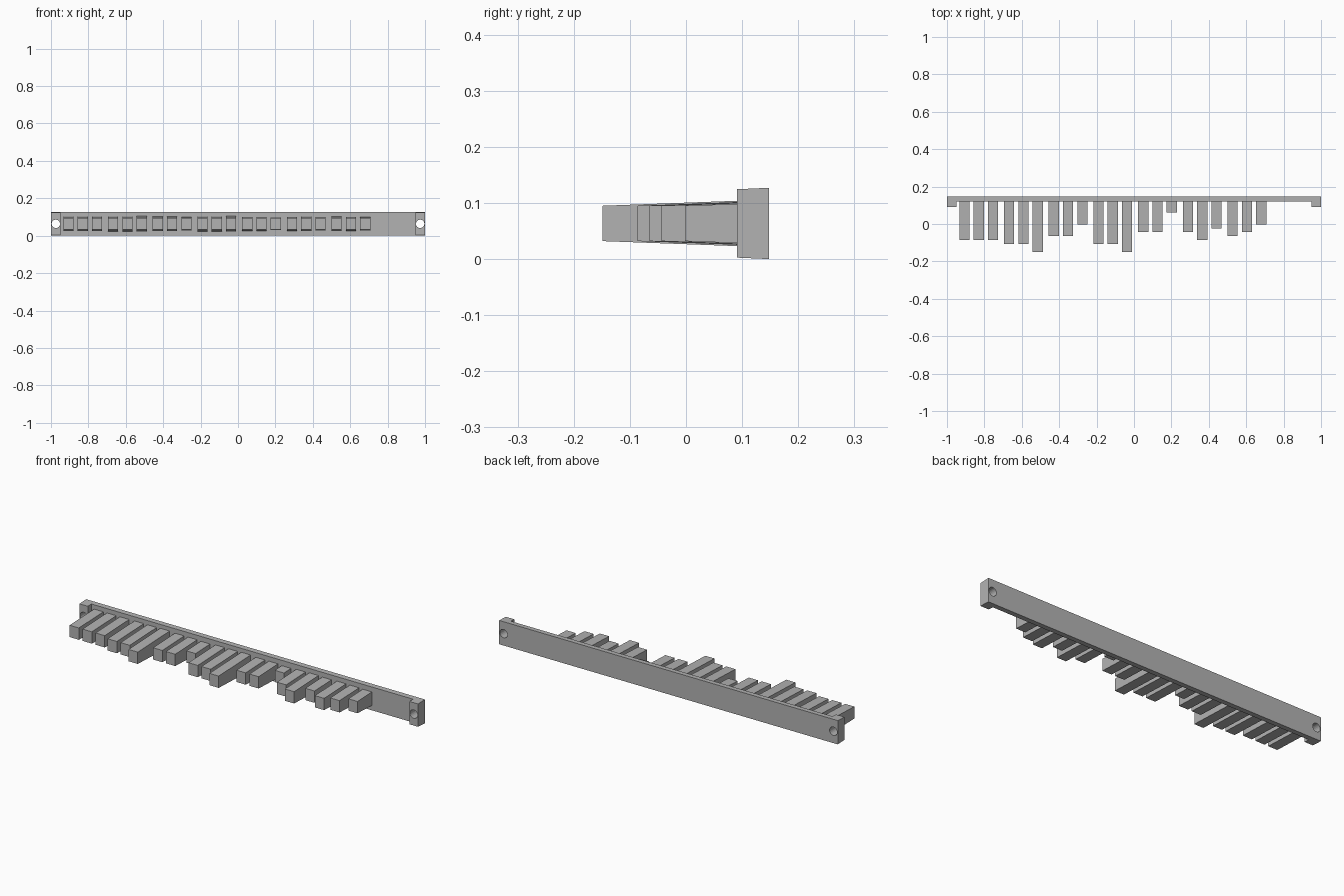
import bpy, bmesh
from math import pi

cube = bpy.data.objects.get("Cube")
if cube:
    bpy.data.objects.remove(cube, do_unlink=True)

grey = bpy.data.materials.new("matte grey")
grey.use_nodes = True
colour = (0.45, 0.45, 0.45, 1)
grey.diffuse_color = colour
grey.node_tree.nodes["Principled BSDF"].inputs["Base Color"].default_value = colour

BACK, FACE, RIM = 0.148, 0.12, 0.091
MID = 0.0635


def finish(name, bm):
    bmesh.ops.recalc_face_normals(bm, faces=bm.faces)
    mesh = bpy.data.meshes.new(name)
    bm.to_mesh(mesh)
    bm.free()
    mesh.materials.append(grey)
    obj = bpy.data.objects.new(name, mesh)
    bpy.context.collection.objects.link(obj)
    return obj


def half_height(y):
    """Half height of the bar, drafted towards the front."""
    return MID - 0.045 * (BACK - y)


def prism(name, outline, z_half):
    """Extrude a plan outline; z_half gives the half height at each depth."""
    bm = bmesh.new()
    low = [bm.verts.new((x, y, MID - z_half(y))) for x, y in outline]
    high = [bm.verts.new((x, y, MID + z_half(y))) for x, y in outline]
    n = len(outline)
    bm.faces.new(low)
    bm.faces.new(high)
    for i in range(n):
        j = (i + 1) % n
        bm.faces.new((low[i], low[j], high[j], high[i]))
    return finish(name, bm)


# Long back bar with a raised block at each end
half = [(0.95, FACE), (0.95, RIM), (1, RIM), (1, BACK)]
outline = half + [(-x, y) for x, y in reversed(half)]
bar = prism("back_bar", outline, half_height)

# Screw holes through the end blocks
for side, x in (("right", -0.974), ("left", 0.974)):
    bpy.ops.mesh.primitive_cylinder_add(vertices=20, radius=0.0225, depth=0.2,
                                        location=(x, FACE, MID), rotation=(pi / 2, 0, 0))
    cutter = bpy.context.object
    cutter.name = side + "_hole_cutter"
    cutter.hide_render = True
    cutter.hide_set(True)
    cutter.display_type = 'WIRE'
    cut = bar.modifiers.new(side + "_hole", 'BOOLEAN')
    cut.object = cutter
    cut.operation = 'DIFFERENCE'
    cut.solver = 'EXACT'

# Apply the cuts, then drop the cutters
bpy.context.view_layer.update()
cut_mesh = bpy.data.meshes.new_from_object(
    bar.evaluated_get(bpy.context.evaluated_depsgraph_get()))
bar.modifiers.clear()
bar.data = cut_mesh
for obj in [o for o in bpy.data.objects if o.name.endswith("_hole_cutter")]:
    bpy.data.objects.remove(obj, do_unlink=True)

# Teeth in groups of three, each shortened by whole steps
groups = ["333", "220", "447", "220", "55a", "536", "457"]
for g, steps in enumerate(groups):
    for i, step in enumerate(steps):
        x = -0.907 + 0.239 * g + 0.0765 * i
        tip = -0.149 + 0.021 * int(step, 16)
        w = 0.0272
        plan = [(x - w, FACE), (x - w, tip), (x + w, tip), (x + w, FACE)]
        prism(f"tooth_{g + 1}_{i + 1}", plan,
              lambda y: 0.0315 + 0.037 * (y - tip))
